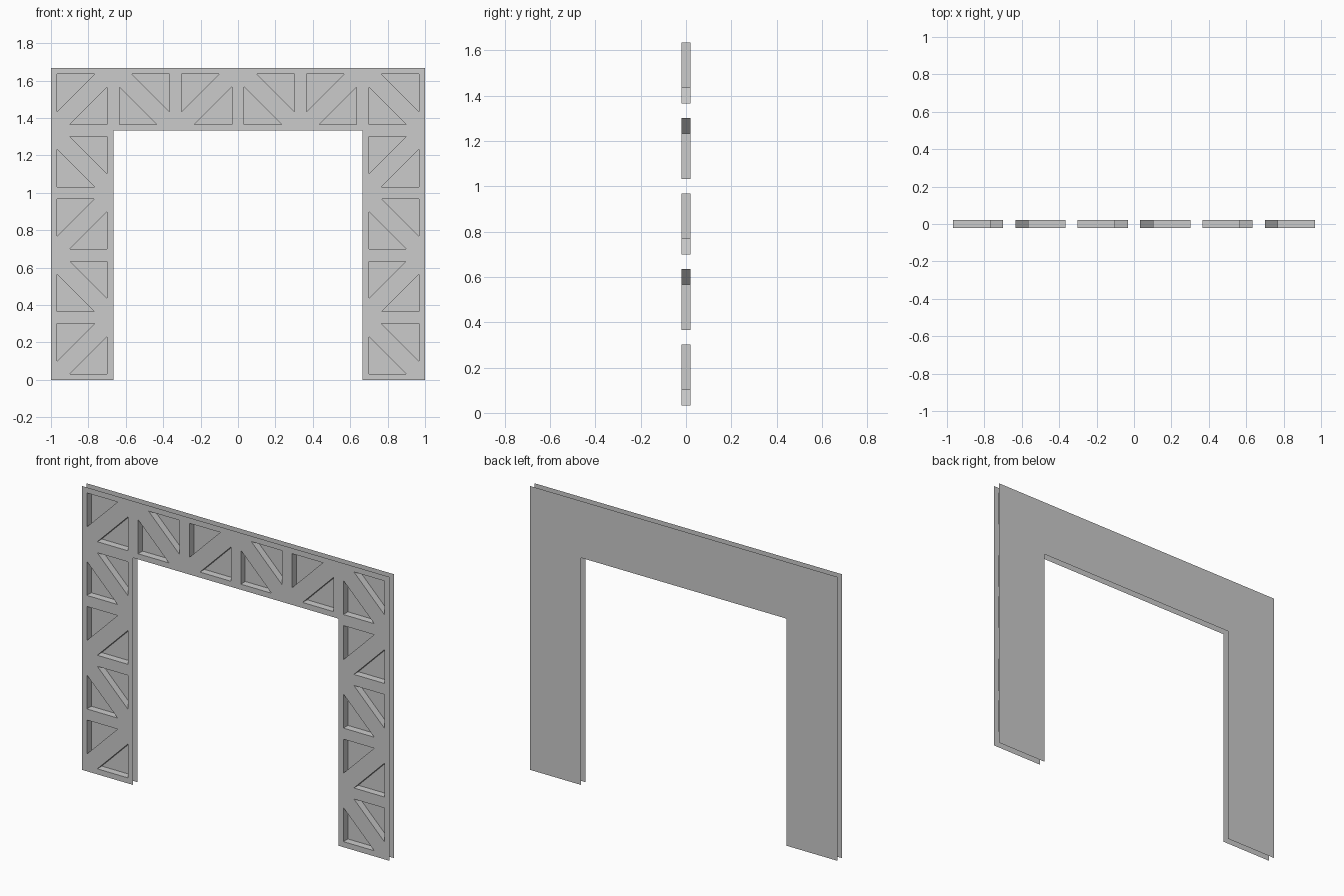
import bpy, bmesh

if "Cube" in bpy.data.objects:
    bpy.data.objects.remove(bpy.data.objects["Cube"])

CELL = 1 / 3      # square bay size
HALF = 0.0208     # half depth
INSET = 0.0325    # rim width around each triangle
LEG = 0.2         # triangle leg length


def make_object(name, faces):
    """Build a welded mesh object from polygons given as point lists."""
    bm = bmesh.new()
    for pts in faces:
        bm.faces.new([bm.verts.new(p) for p in pts])
    bmesh.ops.remove_doubles(bm, verts=bm.verts, dist=1e-5)
    mesh = bpy.data.meshes.new(name)
    bm.to_mesh(mesh)
    bm.free()
    obj = bpy.data.objects.new(name, mesh)
    bpy.context.collection.objects.link(obj)
    return obj


def bay(col, row):
    """Return front faces and pocket walls of one braced bay."""
    flip = (col + row) % 2 == 1

    def pt(uv, y):
        u = CELL - uv[0] if flip else uv[0]
        return (-1 + col * CELL + u, y, row * CELL + uv[1])

    def face(pts):
        return pts[::-1] if flip else pts

    c, a, b = CELL, INSET, INSET + LEG
    c0, c1, c2, c3 = (0, 0), (c, 0), (c, c), (0, c)
    p, q, r = (a, c - a), (b, c - a), (a, c - b)         # upper triangle
    p2, q2, r2 = (c - a, a), (c - b, a), (c - a, b)      # lower triangle
    front = [face([pt(v, -HALF) for v in poly]) for poly in (
        (c2, c3, p, q), (c3, c0, r, p), (c0, c1, p2, q2), (c1, c2, r2, p2),
        (c0, q2, r2, c2, q, r))]
    walls = []
    for tri in ((p, r, q), (p2, r2, q2)):
        for i in range(3):
            s, e = tri[i], tri[(i + 1) % 3]
            walls.append(face([pt(s, -HALF), pt(e, -HALF),
                               pt(e, HALF), pt(s, HALF)]))
    return front, walls


# Bays: two legs plus the top beam, bracing alternates like a checkerboard
front_faces, wall_faces = [], []
for col in range(6):
    for row in range(5):
        if col in (0, 5) or row == 4:
            f, w = bay(col, row)
            front_faces += f
            wall_faces += w

# Front sheet with triangular openings, and the pocket sides behind them
make_object("front_truss_sheet", front_faces)
make_object("triangle_pocket_walls", wall_faces)

# Plain back sheet (outer rim between the sheets stays open)
half_outline = [(1, 0), (2 / 3, 0), (2 / 3, 4 / 3)]
outline = half_outline + [(-x, z) for x, z in reversed(half_outline)]
outline += [(-1, 5 / 3), (1, 5 / 3)]
make_object("back_sheet", [[(x, HALF, z) for x, z in outline]])
